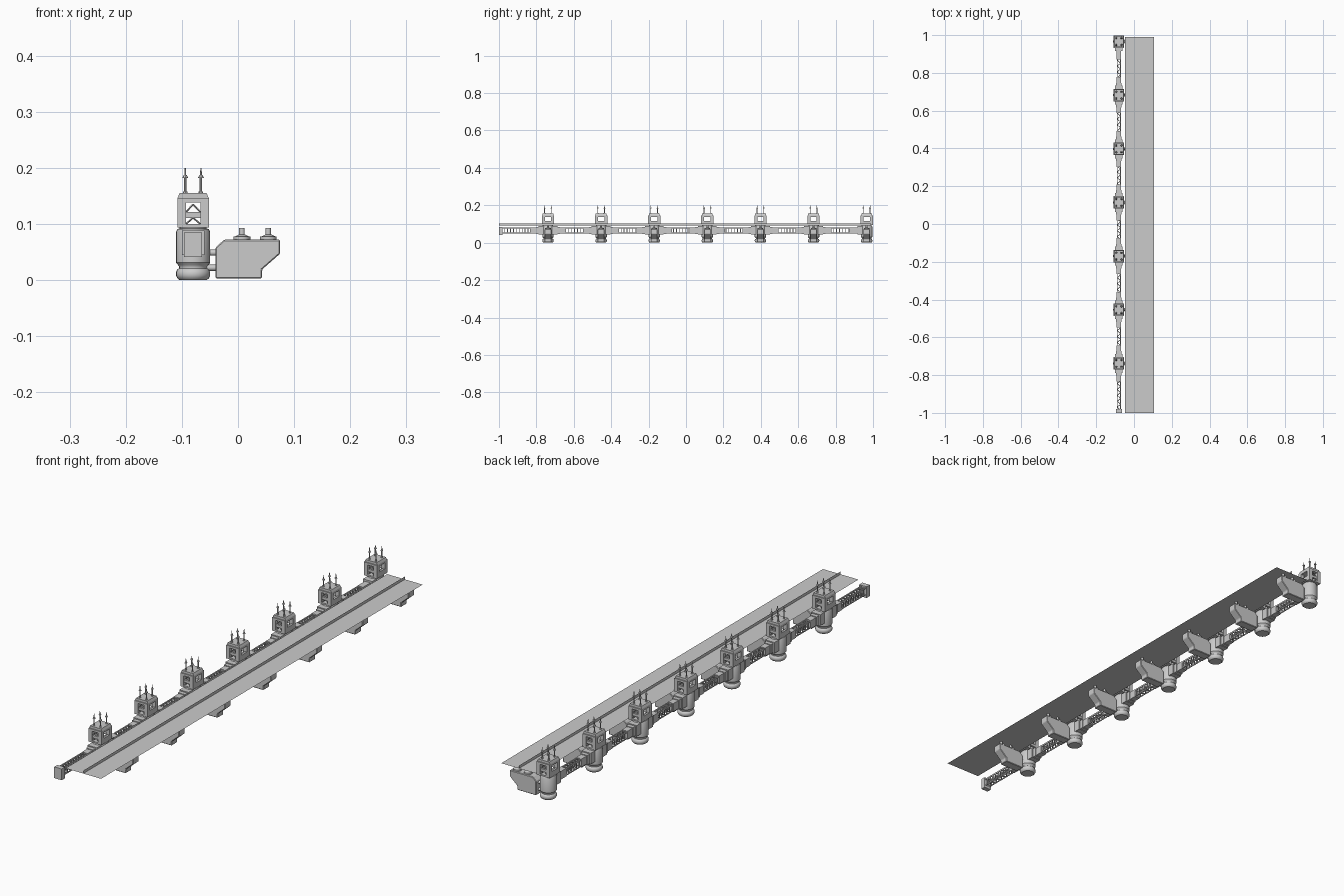
import bpy, bmesh, math
from mathutils import Vector, Matrix

if "Cube" in bpy.data.objects:
    bpy.data.objects.remove(bpy.data.objects["Cube"])

TX = -0.08                                   # tower / truss axis
TOWERS = [-0.738 + 0.284 * i for i in range(7)]


def finish(bm, name, ys=(0,), smooth=False):
    # one object per position, sharing a mesh
    bmesh.ops.recalc_face_normals(bm, faces=bm.faces)
    me = bpy.data.meshes.new(name)
    bm.to_mesh(me)
    bm.free()
    for i, y in enumerate(ys):
        ob = bpy.data.objects.new(name, me)
        ob.location.y = y
        bpy.context.collection.objects.link(ob)
        if smooth and i == 0:
            bpy.ops.object.select_all(action='DESELECT')
            ob.select_set(True)
            bpy.context.view_layer.objects.active = ob
    if smooth:
        for p in me.polygons:
            p.use_smooth = True
        for e in sharp_edges(me):
            e.use_edge_sharp = True


def sharp_edges(me):
    b = bmesh.new()
    b.from_mesh(me)
    idx = [e.index for e in b.edges if e.is_manifold and e.calc_face_angle() > math.radians(35)]
    b.free()
    return [me.edges[i] for i in idx]


def box(bm, x0, x1, y0, y1, z0, z1):
    m = Matrix.Translation(((x0 + x1) / 2, (y0 + y1) / 2, (z0 + z1) / 2)) @ \
        Matrix.Diagonal((x1 - x0, y1 - y0, z1 - z0, 1))
    return bmesh.ops.create_cube(bm, size=1, matrix=m)['verts']


def rod(bm, a, b, r0, r1=None, n=8):
    a, b = Vector(a), Vector(b)
    d = b - a
    m = Matrix.Translation((a + b) / 2) @ d.to_track_quat('Z', 'Y').to_matrix().to_4x4()
    bmesh.ops.create_cone(bm, cap_ends=True, segments=n, radius1=r0,
                          radius2=r0 if r1 is None else r1, depth=d.length, matrix=m)


def lathe(bm, prof, x, n=24):
    rings = [[bm.verts.new((x + r * math.cos(2 * math.pi * k / n),
                            r * math.sin(2 * math.pi * k / n), z)) for k in range(n)] for r, z in prof]
    for a, b in zip(rings, rings[1:]):
        for k in range(n):
            bm.faces.new((a[k], a[(k + 1) % n], b[(k + 1) % n], b[k]))
    bm.faces.new(rings[0])
    bm.faces.new(rings[-1])


def prism(bm, prof, y0, y1):
    a = [bm.verts.new((x, y0, z)) for x, z in prof]
    b = [bm.verts.new((x, y1, z)) for x, z in prof]
    bm.faces.new(a)
    bm.faces.new(b)
    for i in range(len(a)):
        j = (i + 1) % len(a)
        bm.faces.new((a[i], a[j], b[j], b[i]))


# tower drum with rounded foot
bm = bmesh.new()
lathe(bm, [(0.024, 0), (0.028, 0.003), (0.0305, 0.008), (0.0305, 0.014), (0.028, 0.019), (0.025, 0.021),
           (0.025, 0.024), (0.027, 0.027), (0.0305, 0.031), (0.0305, 0.086), (0.028, 0.091),
           (0.024, 0.092), (0.024, 0.097)], TX)
finish(bm, "tower_drum", TOWERS, True)

# open tower head: base, corner posts, lintels, cross braces, roof
bm = bmesh.new()
HX, HY = 0.028, 0.033
box(bm, TX - HX, TX + HX, -HY, HY, 0.094, 0.1)
box(bm, TX - HX, TX + HX, -HY, HY, 0.138, 0.146)
prism(bm, [(TX - HX, 0.146), (TX + HX, 0.146), (TX + 0.024, 0.155), (TX - 0.024, 0.155)], -0.029, 0.029)
for sx in (-1, 1):
    for sy in (-1, 1):
        xs = sorted((TX + sx * 0.013, TX + sx * HX))
        ys = sorted((sy * 0.017, sy * HY))
        box(bm, *xs, *ys, 0.1, 0.138)
    xs = sorted((TX + sx * 0.02, TX + sx * HX))
    box(bm, *xs, -0.02, 0.02, 0.1, 0.115)
for sy in (-1, 1):
    y = sy * 0.026
    box(bm, TX - 0.014, TX + 0.014, y - 0.004, y + 0.004, 0.111, 0.121)
    for sx in (-1, 1):
        rod(bm, (TX + sx * 0.013, y, 0.121), (TX, y, 0.135), 0.0015, n=4)
        rod(bm, (TX + sx * 0.013, y, 0.1), (TX, y, 0.111), 0.0015, n=4)
finish(bm, "tower_head", TOWERS)

# roof spikes
bm = bmesh.new()
for sx in (-1, 1):
    for sy in (-1, 1):
        x, y, h = TX + sx * 0.014, sy * 0.018, 0.2 if sx * sy > 0 else 0.196
        rod(bm, (x, y, 0.154), (x, y, 0.158), 0.004)
        rod(bm, (x, y, 0.158), (x, y, 0.183), 0.0022)
        rod(bm, (x, y, 0.182), (x, y, 0.187), 0.0055, 0.003)
        rod(bm, (x, y, 0.187), (x, y, h), 0.0018, 0.001)
finish(bm, "roof_spikes", TOWERS)

# deck bracket
bm = bmesh.new()
prism(bm, [(-0.04, 0.003), (0.043, 0.003), (0.043, 0.019), (0.075, 0.047), (0.075, 0.072),
           (-0.025, 0.072), (-0.04, 0.058)], -0.018, 0.018)
bmesh.ops.recalc_face_normals(bm, faces=bm.faces)
bmesh.ops.bevel(bm, geom=bm.edges[:], offset=0.002, segments=1, affect='EDGES')
finish(bm, "deck_bracket", TOWERS)

# pipes joining tower and bracket, deck support pads
bm = bmesh.new()
for z in (0.049, 0.022):
    rod(bm, (-0.056, 0, z), (-0.038, 0, z), 0.0055, n=12)
for x in (0.007, 0.054):
    rod(bm, (x, 0, 0.071), (x, 0, 0.078), 0.015, n=12)
    rod(bm, (x, 0, 0.078), (x, 0, 0.081), 0.012, 0.006, n=12)
    rod(bm, (x, 0, 0.08), (x, 0, 0.0925), 0.005, n=12)
finish(bm, "bracket_joints", TOWERS, True)

# stepped collars holding the truss
bm = bmesh.new()
for s in (-1, 1):
    for y0, y1, w, z0, z1 in ((0.02, 0.05, 0.02, 0.045, 0.088), (0.05, 0.065, 0.015, 0.047, 0.084),
                              (0.065, 0.095, 0.012, 0.049, 0.081)):
        if s < 0:
            y0, y1 = -y1, -y0
        box(bm, TX - w, TX + w, y0, y1, z0, z1)
finish(bm, "truss_collars", TOWERS[:-1])
bm = bmesh.new()
box(bm, TX - 0.02, TX + 0.02, -0.05, -0.02, 0.045, 0.088)
box(bm, TX - 0.012, TX + 0.012, -0.095, -0.05, 0.049, 0.081)
finish(bm, "last_collar", TOWERS[-1:])

# lattice truss
bm = bmesh.new()
Y0, Y1, W, ZB, ZT = -0.985, 0.945, 0.009, 0.052, 0.078
for x in (TX - W, TX + W):
    box(bm, x - 0.002, x + 0.002, Y0, Y1, ZT - 0.003, ZT + 0.003)
    box(bm, x - 0.0015, x + 0.0015, Y0, Y1, ZB - 0.002, ZB + 0.002)
N = 124
for i in range(N):
    y = Y0 + (Y1 - Y0) * i / N
    yn = Y0 + (Y1 - Y0) * (i + 1) / N
    s = 1 if i % 2 else -1
    for x in (TX - W, TX + W):
        box(bm, x - 0.0015, x + 0.0015, y - 0.002, y + 0.002, ZB, ZT)
    for z in (ZB, ZT):
        rod(bm, (TX - s * W, y, z), (TX + s * W, yn, z), 0.0018, n=4)
finish(bm, "lattice_truss")

# truss end box
bm = bmesh.new()
box(bm, TX - 0.016, TX + 0.016, -1, -0.98, 0.041, 0.085)
finish(bm, "truss_end_box")

# thin deck with upright guide strip
bm = bmesh.new()
for c in ([(-0.047, -1, 0.0925), (0.107, -1, 0.0925), (0.107, 0.99, 0.0925), (-0.047, 0.99, 0.0925)],
          [(0.03, -1, 0.0925), (0.03, 0.99, 0.0925), (0.03, 0.99, 0.104), (0.03, -1, 0.104)]):
    bm.faces.new([bm.verts.new(p) for p in c])
bmesh.ops.recalc_face_normals(bm, faces=bm.faces)
finish(bm, "deck")
